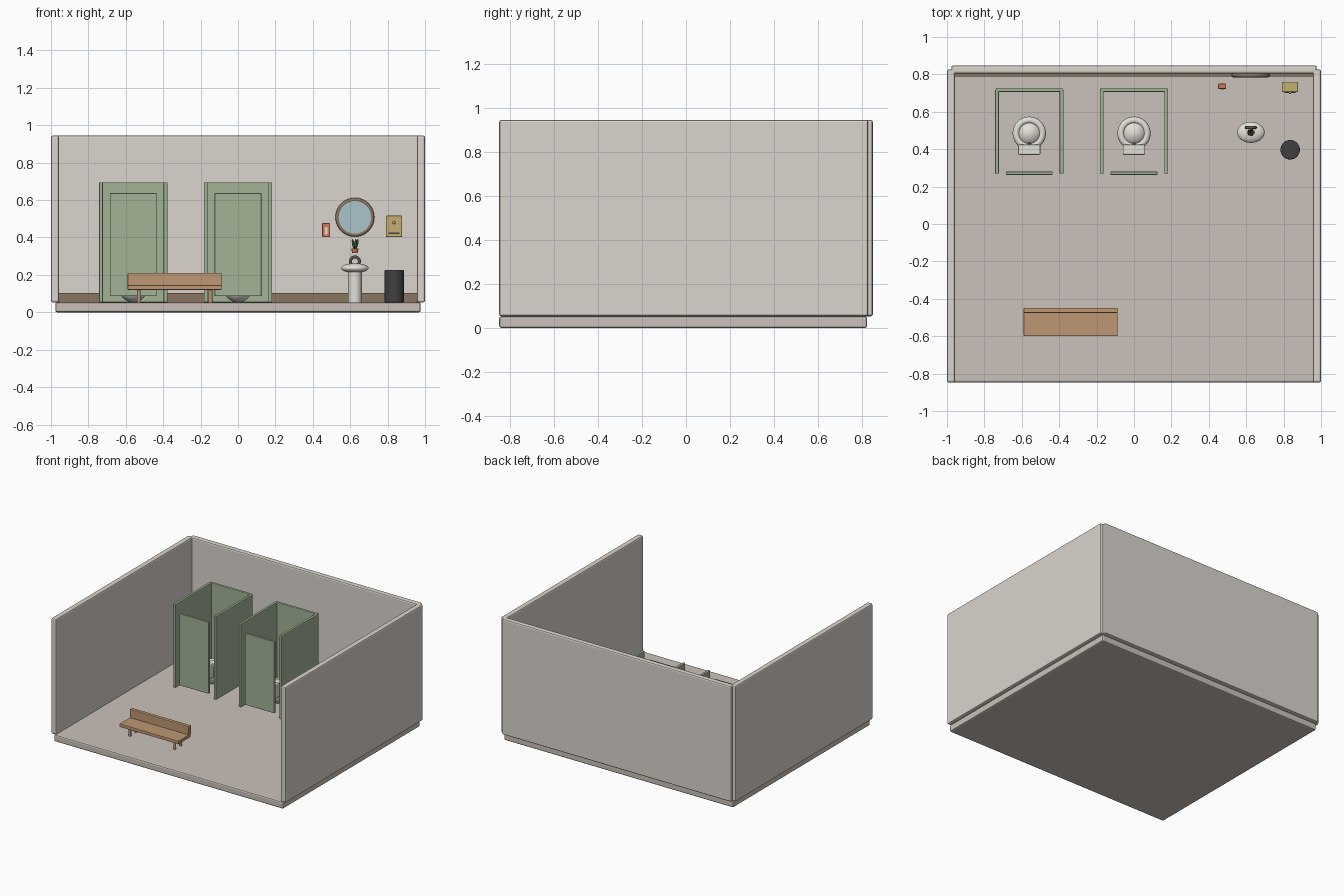
import bpy, math
from mathutils import Vector

if "Cube" in bpy.data.objects:
    bpy.data.objects.remove(bpy.data.objects["Cube"])


def material(name, r, g, b):
    m = bpy.data.materials.new(name)
    m.diffuse_color = (*[(c / 255) ** 2.2 for c in (r, g, b)], 1)
    m.use_nodes = True
    m.node_tree.nodes["Principled BSDF"].inputs["Base Color"].default_value = m.diffuse_color
    return m


WALL = material("warm_plaster", 218, 212, 204)
TILE = material("floor_tile", 202, 193, 185)
GREEN = material("sage_panel", 160, 178, 148)
WOOD = material("bench_wood", 188, 150, 115)
BROWN = material("dark_wood", 138, 117, 97)
CERAMIC = material("ceramic", 226, 223, 214)
METAL = material("dark_metal", 90, 90, 88)
BLACK = material("bin_grey", 66, 66, 68)
GLASS = material("mirror_blue", 168, 196, 200)
BRASS = material("brass_yellow", 196, 174, 112)
CLAY = material("terracotta", 205, 120, 90)
LEAF = material("leaf_green", 60, 92, 62)


def finish(name, mat, bevel=0.0, smooth=False):
    o = bpy.context.object
    o.name = name
    o.data.materials.append(mat)
    bpy.ops.object.transform_apply(location=False, rotation=True, scale=True)
    if smooth:
        bpy.ops.object.shade_smooth_by_angle(angle=math.radians(40))
    if bevel:
        b = o.modifiers.new("bevel", 'BEVEL')
        b.width, b.segments, b.limit_method = bevel, 2, 'ANGLE'
    return o


def box(name, lo, hi, mat, bevel=0.0):
    lo, hi = Vector(lo), Vector(hi)
    bpy.ops.mesh.primitive_cube_add(size=1, location=(lo + hi) / 2)
    bpy.context.object.scale = hi - lo
    return finish(name, mat, bevel)


def cylinder(name, loc, r, depth, mat, rot=(0, 0, 0), bevel=0.0, top=None):
    bpy.ops.mesh.primitive_cone_add(vertices=32, radius1=r, radius2=r if top is None else top,
                                    depth=depth, location=loc, rotation=rot)
    return finish(name, mat, bevel, True)


def ball(name, loc, scale, mat, rot=(0, 0, 0)):
    bpy.ops.mesh.primitive_uv_sphere_add(segments=32, ring_count=16, radius=1, location=loc, rotation=rot)
    bpy.context.object.scale = scale
    return finish(name, mat, 0, True)


def ring(name, loc, major, minor, mat, rot=(0, 0, 0)):
    bpy.ops.mesh.primitive_torus_add(major_radius=major, minor_radius=minor, major_segments=40,
                                     minor_segments=12, location=loc, rotation=rot)
    return finish(name, mat, 0, True)


UPRIGHT = (math.pi / 2, 0, 0)
F = 0.053  # floor level

# room shell
box("floor", (-0.977, -0.848, 0), (0.977, 0.822, F), TILE, 0.01)
box("back_wall", (-0.977, 0.805, F), (0.977, 0.848, 0.945), WALL, 0.01)
for s, side in ((-1, "left"), (1, "right")):
    box(side + "_wall", (min(s * 0.957, s), -0.848, F), (max(s * 0.957, s), 0.827, 0.945), WALL, 0.01)
box("baseboard", (-0.957, 0.788, F), (0.957, 0.806, 0.103), BROWN)

# toilet stalls
for cx, tag in ((-0.56, "left"), (0.0, "right")):
    for s in (-1, 1):
        x = cx + s * 0.173
        box(tag + "_stall_side", (x - 0.010, 0.27, F), (x + 0.010, 0.717, 0.695), GREEN, 0.004)
    box(tag + "_stall_back", (cx - 0.178, 0.707, F), (cx + 0.178, 0.727, 0.695), GREEN, 0.004)
    box(tag + "_stall_door", (cx - 0.125, 0.263, 0.086), (cx + 0.125, 0.280, 0.637), GREEN, 0.003)
    ball(tag + "_toilet_bowl", (cx, 0.485, 0.138), (0.08, 0.08, 0.085), CERAMIC)
    ring(tag + "_toilet_seat", (cx, 0.485, 0.188), 0.070, 0.019, CERAMIC)
    box(tag + "_toilet_tank", (cx - 0.06, 0.370, 0.135), (cx + 0.06, 0.424, 0.245), CERAMIC, 0.008)
    ball(tag + "_flush_button", (cx, 0.426, 0.22), (0.009, 0.009, 0.009), METAL)

# bench
box("bench_seat", (-0.59, -0.60, 0.12), (-0.087, -0.45, 0.145), WOOD, 0.004)
box("bench_back", (-0.59, -0.475, 0.14), (-0.087, -0.448, 0.21), WOOD, 0.004)
for x in (-0.53, -0.147):
    for y in (-0.56, -0.488):
        cylinder("bench_leg", (x, y, (F + 0.12) / 2), 0.010, 0.12 - F + 0.004, WOOD)

# washbasin
SX, SY = 0.625, 0.49
cylinder("basin_pedestal", (SX, SY, 0.135), 0.037, 0.165, CERAMIC)
ball("basin", (SX, SY, 0.236), (0.073, 0.056, 0.026), CERAMIC)
ring("faucet", (SX, 0.516, 0.272), 0.024, 0.008, METAL, UPRIGHT)

# small plant
cylinder("plant_pot", (SX, SY, 0.329), 0.014, 0.026, CLAY, top=0.020)
for i in range(5):
    a = i * math.tau / 5
    ball("plant_leaf", (SX + 0.010 * math.cos(a), SY + 0.010 * math.sin(a), 0.364),
         (0.007, 0.007, 0.028), LEAF, (-0.25 * math.sin(a), 0.25 * math.cos(a), 0))

# round mirror
cylinder("mirror_glass", (SX, 0.795, 0.508), 0.095, 0.018, GLASS, UPRIGHT)
ring("mirror_frame", (SX, 0.795, 0.508), 0.093, 0.011, BROWN, UPRIGHT)

# soap dispenser
box("soap_dispenser", (0.450, 0.722, 0.402), (0.492, 0.750, 0.477), CLAY, 0.004)
box("soap_window", (0.464, 0.718, 0.415), (0.478, 0.724, 0.457), CERAMIC)

# towel dispenser
box("towel_dispenser", (0.790, 0.705, 0.402), (0.878, 0.760, 0.517), BRASS, 0.006)
box("towel_slot", (0.805, 0.700, 0.418), (0.863, 0.707, 0.426), BLACK)
ball("towel_lock", (0.834, 0.704, 0.479), (0.008, 0.008, 0.008), BRASS)

# waste bin
cylinder("waste_bin", (0.835, 0.397, 0.139), 0.052, 0.173, BLACK, bevel=0.005)
